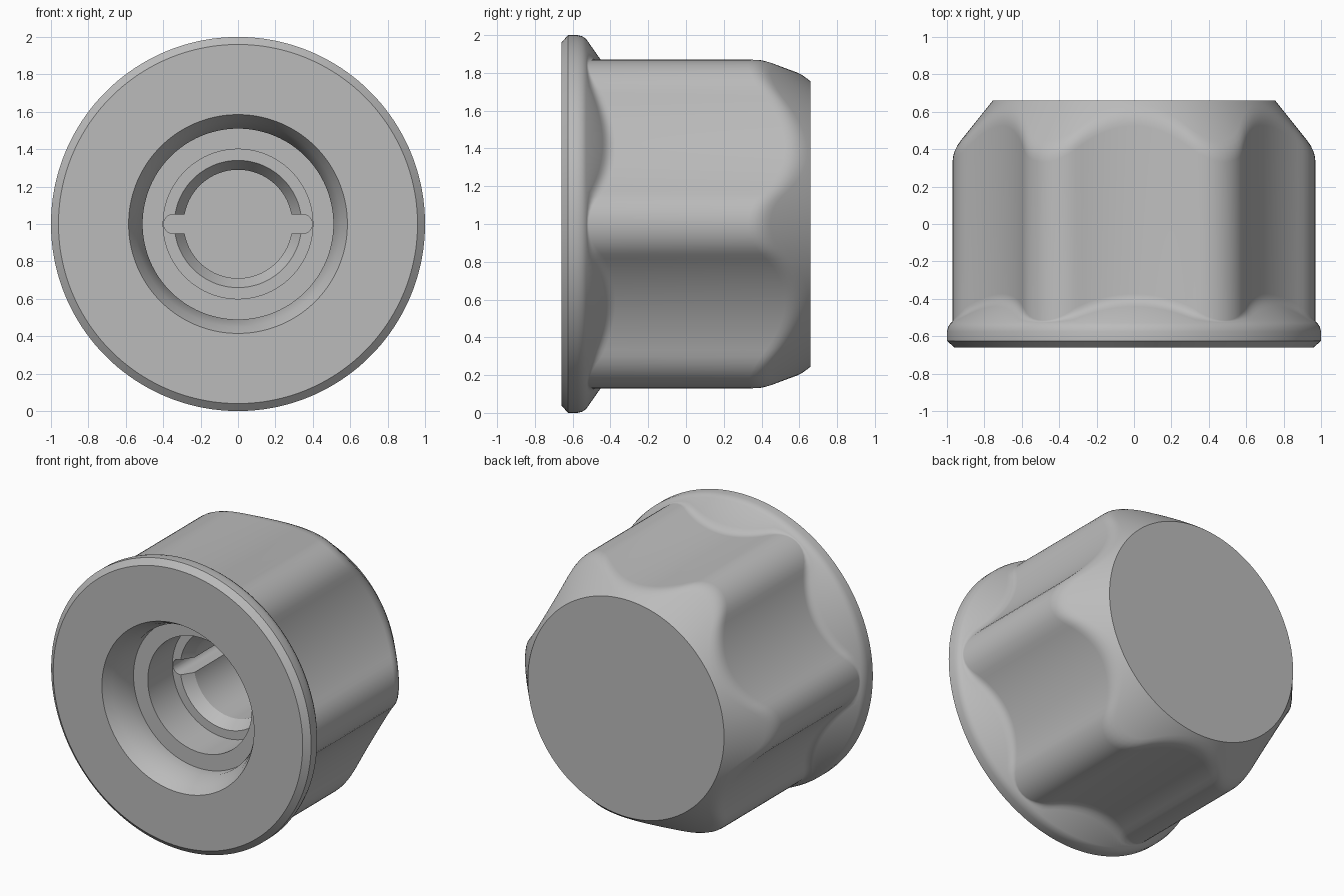
import bpy, bmesh
from math import sin, cos, tan, pi, sqrt, hypot, atan2, radians

old = bpy.data.objects.get("Cube")
if old:
    bpy.data.objects.remove(old)

steel = bpy.data.materials.new("grey_steel")
steel.use_nodes = True
grey = (0.5, 0.5, 0.5, 1)
steel.diffuse_color = grey
steel.node_tree.nodes["Principled BSDF"].inputs["Base Color"].default_value = grey

SEGMENTS = 180
BACK = 0.66
BACK_RADIUS = 0.755
ROUND_CENTRE, ROUND = 0.746, 0.224      # rounded hexagon corners
FLAT = 0.815                            # middle of each hollow side

# Hollow side arc that runs tangent into the rounded corners
cx, cy = ROUND_CENTRE * 0.5, ROUND_CENTRE * cos(pi / 6)
rise = FLAT - cy
HOLLOW = (cx**2 + rise**2 - ROUND**2) / (2 * (ROUND - rise))
HOLLOW_CENTRE = FLAT + HOLLOW
share = HOLLOW / (HOLLOW + ROUND)
TANGENT = atan2(cx * share, HOLLOW_CENTRE + (cy - HOLLOW_CENTRE) * share)


def hex_radius(angle):
    """Radius of the rounded, hollow-sided hexagon."""
    a = abs((angle % (pi / 3)) - pi / 6)
    if a < TANGENT:
        d = HOLLOW_CENTRE
        return d * cos(a) - sqrt(HOLLOW**2 - (d * sin(a))**2)
    b = pi / 6 - a
    return ROUND_CENTRE * cos(b) + sqrt(ROUND**2 - (ROUND_CENTRE * sin(b))**2)


def flange_y(r):
    return -0.41 - 0.7 * (r - 0.81)


def chamfer_y(r):
    return BACK - (r - BACK_RADIUS) / 0.8


def bend(p, q, s, steps=4):
    """Small rounded transition from p to s around corner q."""
    out = []
    for i in range(steps + 1):
        t = i / steps
        out.append(tuple((1 - t)**2 * a + 2 * t * (1 - t) * b + t * t * c
                         for a, b, c in zip(p, q, s)))
    return out


# Stepped bore, listed from the floor out to the front, then the flange rim
BORE = [(0.29, 0.45), (0.29, -0.07), (0.34, -0.15), (0.40, -0.15), (0.40, -0.42),
        (0.51, -0.42), (0.51, -0.50), (0.55, -0.60), (0.585, -0.66)]
RIM = [(0.96, -0.66), (1.0, -0.625), (1.0, -0.575), (0.994, -0.55)]


def column(angle):
    r = hex_radius(angle)
    d = min(0.04, (0.98 - r) * 0.6)
    foot = bend((r + d, flange_y(r + d)), (r, flange_y(r)), (r, flange_y(r) + d))
    y = chamfer_y(r)
    shoulder = bend((r, y - 0.06), (r, y), (r - 0.045, y + 0.045 / 0.8))
    return BORE + RIM + [(0.98, flange_y(0.98))] + foot + shoulder + [(BACK_RADIUS, BACK)]


def finish(bm, name):
    bmesh.ops.recalc_face_normals(bm, faces=bm.faces)
    mesh = bpy.data.meshes.new(name)
    bm.to_mesh(mesh)
    bm.free()
    mesh.materials.append(steel)
    obj = bpy.data.objects.new(name, mesh)
    bpy.context.collection.objects.link(obj)
    return obj


# Flanged nut: one closed skin swept around the y axis
bm = bmesh.new()
columns = []
for i in range(SEGMENTS):
    a = 2 * pi * i / SEGMENTS
    columns.append([bm.verts.new((r * cos(a), y, 1 + r * sin(a))) for r, y in column(a)])
for i, here in enumerate(columns):
    there = columns[(i + 1) % SEGMENTS]
    for k in range(len(here) - 1):
        bm.faces.new((here[k], here[k + 1], there[k + 1], there[k]))
bm.faces.new([c[0] for c in columns])
bm.faces.new([c[-1] for c in columns])
nut = finish(bm, "flanged_nut")

# Cutter for the two round-ended keyways in the bore
bm = bmesh.new()
half, reach = 0.052, 0.345
outline = []
for side in (0, pi):
    for i in range(17):
        a = side - pi / 2 + pi * i / 16
        outline.append((reach * cos(side) + half * cos(a), half * sin(a)))
ends = [[bm.verts.new((x, y, 1 + z)) for x, z in outline] for y in (-0.3, 0.449)]
bm.faces.new(ends[0])
bm.faces.new(ends[1])
for i in range(len(outline)):
    j = (i + 1) % len(outline)
    bm.faces.new((ends[0][i], ends[0][j], ends[1][j], ends[1][i]))
cutter = finish(bm, "keyway_cutter")
cutter.hide_render = True

cut = nut.modifiers.new("keyways", 'BOOLEAN')
cut.operation = 'DIFFERENCE'
cut.solver = 'EXACT'
cut.object = cutter
bpy.ops.object.select_all(action='DESELECT')
bpy.context.view_layer.objects.active = nut
nut.select_set(True)
bpy.ops.object.modifier_apply(modifier=cut.name)
bpy.data.objects.remove(cutter)
bpy.ops.object.shade_smooth_by_angle(angle=radians(28))
